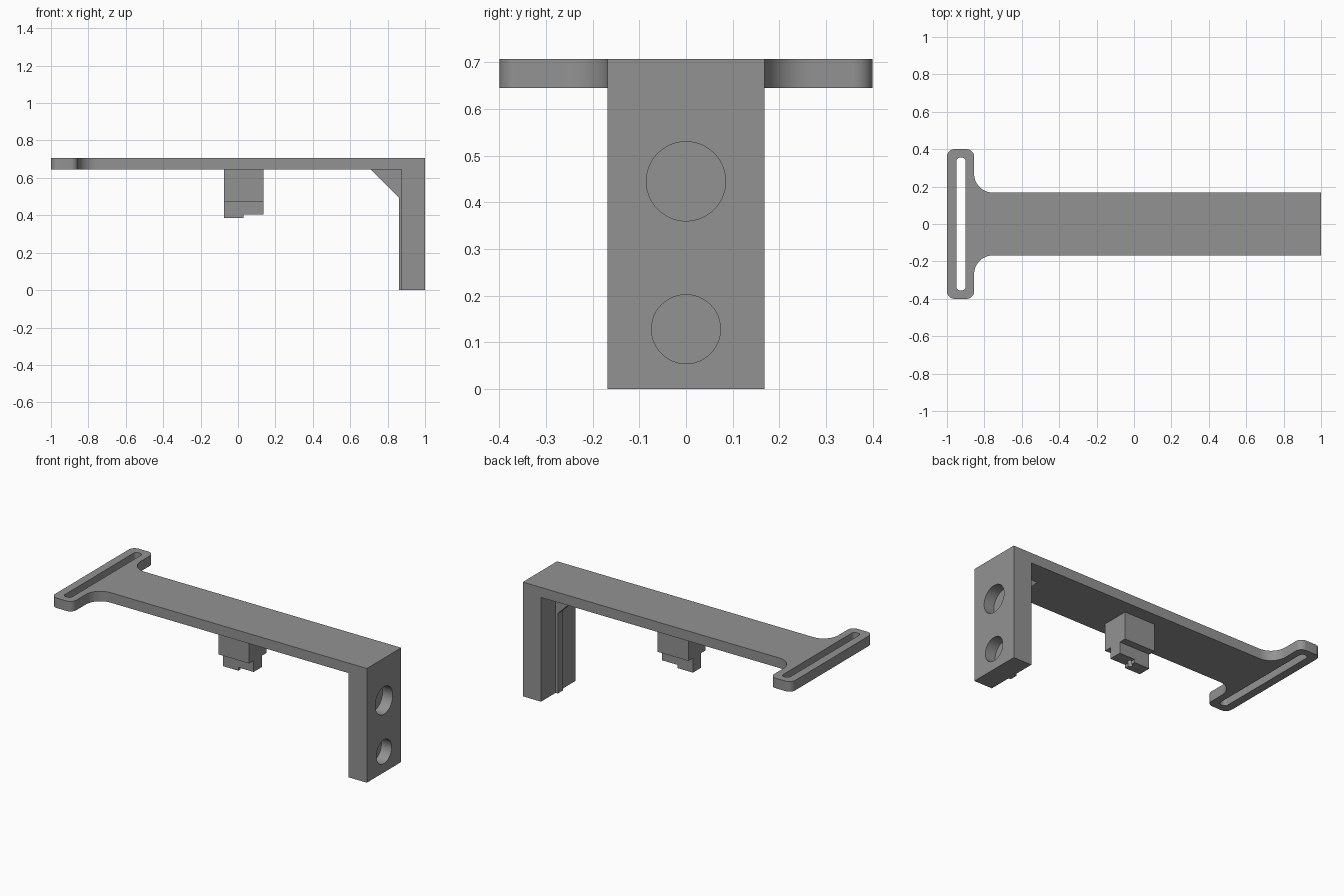
import bpy, bmesh, math
from mathutils import Matrix, Vector

if "Cube" in bpy.data.objects:
    bpy.data.objects.remove(bpy.data.objects["Cube"])

grey = bpy.data.materials.new("mid grey plastic")
grey.diffuse_color = (0.29, 0.29, 0.29, 1)
grey.use_nodes = True
grey.node_tree.nodes["Principled BSDF"].inputs["Base Color"].default_value = grey.diffuse_color

Z_TOP, Z_UNDER, HALF = 0.707, 0.645, 0.168


def arc(cx, cy, r, a0, a1, n=10):
    """Points on an arc, angles in degrees."""
    return [(cx + r * math.cos(math.radians(a0 + (a1 - a0) * i / n)),
             cy + r * math.sin(math.radians(a0 + (a1 - a0) * i / n))) for i in range(n + 1)]


def prism(name, loops, depth, matrix=Matrix()):
    """Fill nested 2D loops (outline, then holes), extrude along local z."""
    bm = bmesh.new()
    for pts in loops:
        vs = [bm.verts.new((x, y, 0)) for x, y in pts]
        for a, b in zip(vs, vs[1:] + vs[:1]):
            bm.edges.new((a, b))
    bmesh.ops.triangle_fill(bm, edges=bm.edges[:], use_beauty=True)
    ext = bmesh.ops.extrude_face_region(bm, geom=bm.faces[:], use_keep_orig=True)
    new = [g for g in ext["geom"] if isinstance(g, bmesh.types.BMVert)]
    bmesh.ops.translate(bm, verts=new, vec=(0, 0, depth))
    bmesh.ops.transform(bm, matrix=matrix, verts=bm.verts[:])
    bmesh.ops.recalc_face_normals(bm, faces=bm.faces[:])
    me = bpy.data.meshes.new(name)
    bm.to_mesh(me)
    bm.free()
    me.materials.append(grey)
    ob = bpy.data.objects.new(name, me)
    bpy.context.collection.objects.link(ob)
    return ob


def activate(ob):
    bpy.ops.object.select_all(action='DESELECT')
    ob.select_set(True)
    bpy.context.view_layer.objects.active = ob


def drill(ob, centre, axis, r, depth):
    """Blind round hole whose mouth is at centre, going in along -axis."""
    axis = Vector(axis)
    bpy.ops.mesh.primitive_cylinder_add(
        vertices=48, radius=r, depth=depth * 2, location=centre,
        rotation=axis.to_track_quat('Z', 'Y').to_euler())
    cutter = bpy.context.object
    cutter.hide_render = True
    activate(ob)
    mod = ob.modifiers.new("hole", 'BOOLEAN')
    mod.operation, mod.solver, mod.object = 'DIFFERENCE', 'EXACT', cutter
    bpy.ops.object.modifier_apply(modifier=mod.name)
    bpy.data.objects.remove(cutter)


def smooth(ob):
    activate(ob)
    bpy.ops.object.shade_smooth_by_angle(angle=math.radians(30))


def mirrored(half):
    """Close an outline by mirroring it across y = 0."""
    return half + [(x, -y) for x, y in reversed(half)]


# Flat arm with T-shaped slotted end
outline = mirrored([(1, HALF)] + arc(-0.755, HALF + 0.1, 0.1, 270, 180)
                   + arc(-0.895, 0.36, 0.04, 0, 90) + arc(-0.96, 0.36, 0.04, 90, 180))
slot = mirrored(arc(-0.92, 0.335, 0.02, 0, 90, 6) + arc(-0.93, 0.335, 0.02, 90, 180, 6))
arm = prism("slotted_arm", [outline, slot], Z_TOP - Z_UNDER, Matrix.Translation((0, 0, Z_UNDER)))
smooth(arm)

# Upright leg with two blind round pockets
leg = prism("upright_leg", [[(0.875, -HALF), (1, -HALF), (1, HALF), (0.875, HALF)]], Z_UNDER)
drill(leg, (1, 0, 0.445), (1, 0, 0), 0.085, 0.07)
drill(leg, (1, 0, 0.128), (1, 0, 0), 0.074, 0.07)
smooth(leg)

# Profiles drawn in x-z and extruded along y
def side_prism(name, pts, half_width):
    m = Matrix.Translation((0, half_width, 0)) @ Matrix.Rotation(math.pi / 2, 4, 'X')
    return prism(name, [pts], half_width * 2, m)

# Thin rib with gusset inside the corner
side_prism("corner_rib", [(0.875, 0), (0.86, 0), (0.86, 0.495), (0.71, Z_UNDER),
                          (0.875, Z_UNDER)], 0.025)

# Hanging block and its stepped, narrower foot
side_prism("hanging_block", [(-0.075, 0.475), (0.135, 0.475), (0.135, Z_UNDER),
                             (-0.075, Z_UNDER)], 0.085)
foot = side_prism("stepped_foot", [(-0.075, 0.385), (0.03, 0.385), (0.03, 0.405),
                                   (0.135, 0.405), (0.135, 0.475), (-0.075, 0.475)], 0.04)
drill(foot, (0.03, 0, 0.385), (0, 0, -1), 0.016, 0.07)
smooth(foot)
